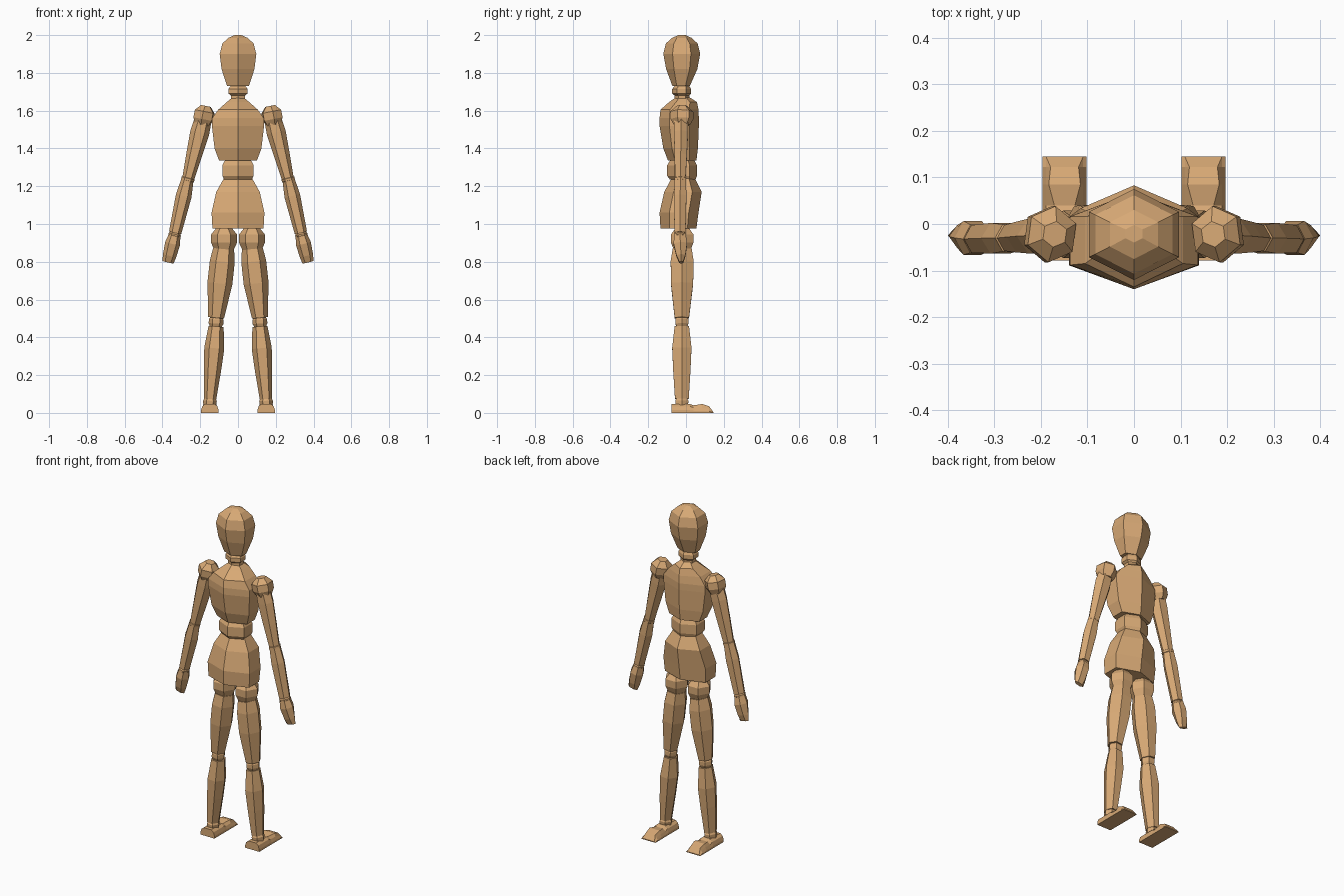
import bpy, bmesh, math
from mathutils import Vector

wood = bpy.data.materials.new("tan_wood")
wood.diffuse_color = (0.69, 0.40, 0.18, 1)


def loft(name, rings):
    """Skin a list of equal-sized vertex rings and cap both ends."""
    bm = bmesh.new()
    vs = [[bm.verts.new(p) for p in ring] for ring in rings]
    n = len(vs[0])
    for a, b in zip(vs, vs[1:]):
        for i in range(n):
            j = (i + 1) % n
            bm.faces.new((a[i], a[j], b[j], b[i]))
    bm.faces.new(vs[0])
    bm.faces.new(vs[-1])
    bmesh.ops.recalc_face_normals(bm, faces=bm.faces[:])
    me = bpy.data.meshes.new(name)
    bm.to_mesh(me)
    bm.free()
    me.materials.append(wood)
    ob = bpy.data.objects.new(name, me)
    bpy.context.collection.objects.link(ob)
    return ob


def body(name, profile):
    """Six-sided trunk part, ridge at front and back: (z, half width, front y, back y)."""
    rings = []
    for z, w, f, b in profile:
        c, h = (f + b) / 2, (b - f) / 4
        rings.append([(0, f, z), (w, c - h, z), (w, c + h, z),
                      (0, b, z), (-w, c + h, z), (-w, c - h, z)])
    loft(name, rings)


def limb(name, start, end, profile, turn=0):
    """Six-sided limb part on both sides: (fraction along axis, radius x, radius y)."""
    a, b = Vector(start), Vector(end)
    d = (b - a).normalized()
    v = Vector((0, 1, 0))
    v = (v - d * v.dot(d)).normalized()
    u = v.cross(d)
    for side, s in (("left", -1), ("right", 1)):
        rings = []
        for t, rx, ry in profile:
            c = a.lerp(b, t)
            ring = []
            for k in range(6):
                ang = math.radians(60 * k + turn)
                p = c + u * rx * math.cos(ang) + v * ry * math.sin(ang)
                ring.append((p.x * s, p.y, p.z))
            rings.append(ring)
        loft(side + "_" + name, rings)


# Trunk
body("head", [(1.73, .058, -.072, .02), (1.82, .087, -.105, .06), (1.90, .097, -.12, .075),
              (1.955, .083, -.107, .062), (1.985, .052, -.075, .03), (2.0, .018, -.04, -.002)])
body("neck", [(1.655, .038, -.06, .018), (1.68, .038, -.06, .018), (1.69, .05, -.073, .026),
              (1.715, .05, -.073, .026), (1.73, .04, -.06, .018)])
body("chest", [(1.335, .1, -.095, .055), (1.40, .124, -.12, .063), (1.52, .138, -.14, .068),
               (1.56, .137, -.14, .068), (1.605, .105, -.135, .066), (1.645, .06, -.09, .058),
               (1.67, .03, -.055, .02)])
body("waist", [(1.235, .073, -.085, .05), (1.255, .083, -.1, .058), (1.31, .083, -.1, .058),
               (1.335, .07, -.085, .045)])
body("pelvis", [(.975, .135, -.135, .055), (1.06, .14, -.14, .066), (1.17, .115, -.115, .083),
                (1.245, .073, -.075, .045)])

# Arms
limb("shoulder", (.17, -.022, 1.625), (.19, -.022, 1.525),
     [(0, .028, .028), (.3, .057, .061), (.7, .057, .061), (1, .042, .044)], 22)
limb("upper_arm", (.187, -.025, 1.545), (.263, -.03, 1.243),
     [(0, .046, .043), (.2, .051, .043), (.6, .042, .038), (1, .032, .032)])
limb("elbow", (.262, -.03, 1.25), (.269, -.03, 1.222),
     [(0, .022, .022), (.3, .035, .035), (.7, .035, .035), (1, .026, .026)])
limb("forearm", (.268, -.03, 1.232), (.333, -.032, .953),
     [(0, .033, .034), (.3, .042, .038), (1, .033, .034)])
limb("wrist", (.332, -.032, .956), (.338, -.032, .93),
     [(0, .025, .025), (.4, .033, .036), (.7, .033, .036), (1, .026, .026)])
limb("hand", (.336, -.032, .938), (.371, -.025, .797),
     [(0, .032, .035), (.3, .04, .042), (.75, .036, .028), (1, .03, .012)])

# Legs
limb("hip_joint", (.074, -.02, .98), (.074, -.02, .86),
     [(0, .04, .04), (.3, .069, .069), (.65, .069, .069), (1, .05, .05)])
limb("thigh", (.076, -.02, .867), (.116, -.022, .503),
     [(0, .056, .058), (.18, .066, .07), (.5, .066, .068), (1, .042, .044)])
limb("knee", (.114, -.022, .51), (.118, -.022, .448),
     [(0, .028, .028), (.25, .039, .04), (.6, .039, .04), (1, .028, .028)])
limb("shin", (.116, -.022, .458), (.148, -.022, .074),
     [(0, .04, .044), (.3, .053, .059), (.6, .046, .053), (1, .033, .042)])
limb("ankle", (.147, -.022, .08), (.15, -.022, .04),
     [(0, .027, .03), (.4, .036, .04), (1, .034, .038)])

# Feet: arched cross-sections from heel to toe (y, half top width, shoulder z, top z)
for side, s in (("left", -1), ("right", 1)):
    rings = []
    for y, w, low, top in [(-.078, .025, .035, .047), (.02, .025, .035, .047),
                           (.04, .022, .028, .04), (.085, .034, .028, .047),
                           (.122, .03, .02, .035), (.145, .04, .004, .005)]:
        rings.append([(s * (.149 + x), y, z) for x, z in
                      ((-.047, 0), (-.047, low * .4), (-.04, low), (-w, top),
                       (w, top), (.04, low), (.047, low * .4), (.047, 0))])
    loft(side + "_foot", rings)
